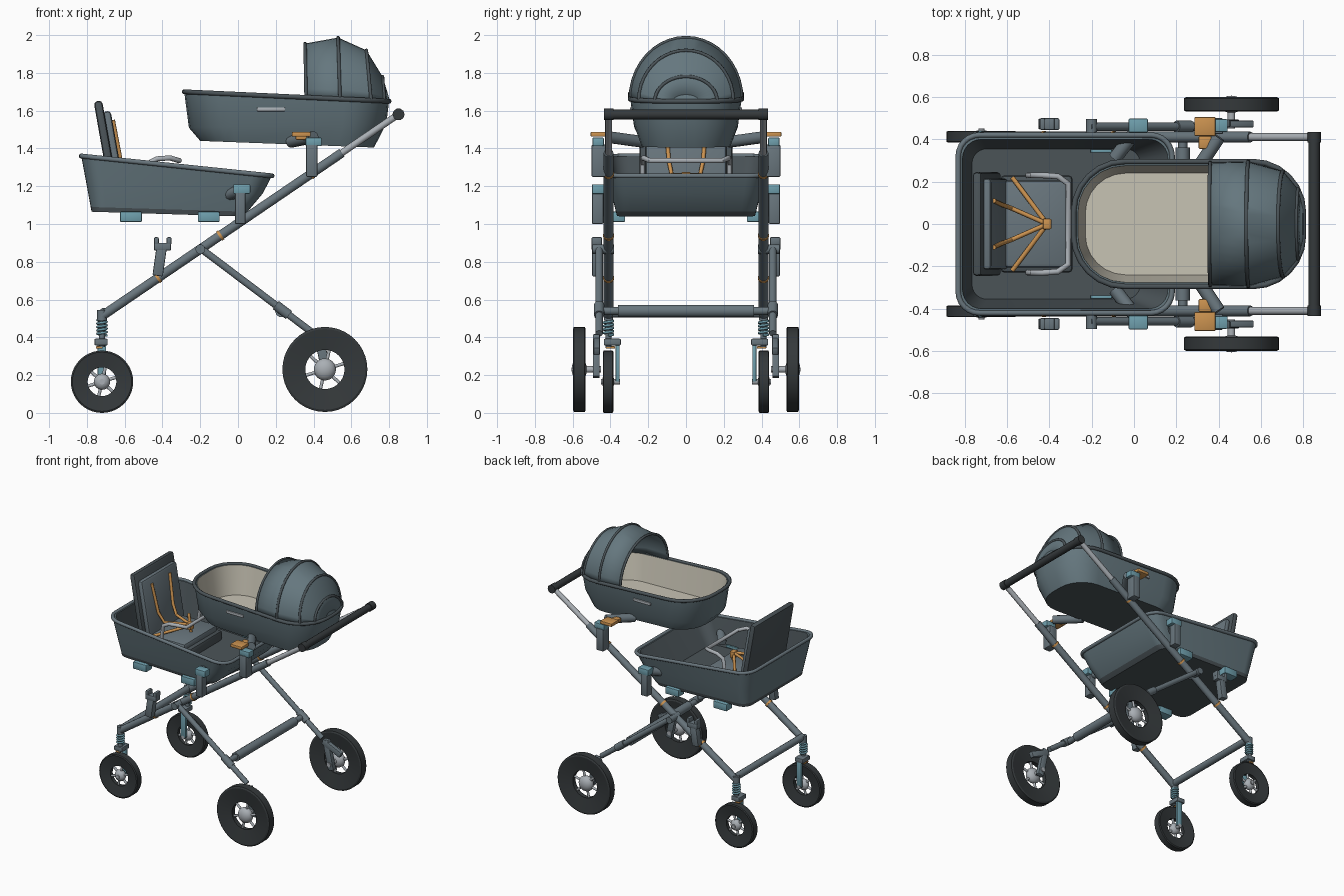
import bpy, bmesh
from math import sin, cos, pi, radians
from mathutils import Vector, Matrix

if "Cube" in bpy.data.objects:
    bpy.data.objects.remove(bpy.data.objects["Cube"])


def material(name, r, g, b):
    m = bpy.data.materials.new(name)
    m.use_nodes = True
    m.diffuse_color = (r, g, b, 1)
    m.node_tree.nodes["Principled BSDF"].inputs["Base Color"].default_value = (r, g, b, 1)
    return m


SHELL = material("slate fabric", .13, .185, .21)
DARK = material("dark fabric", .07, .088, .098)
STEEL = material("frame grey", .14, .18, .205)
SILVER = material("silver metal", .4, .43, .46)
BLACK = material("black rubber", .035, .041, .044)
TEAL = material("teal plastic", .16, .35, .42)
ORANGE = material("orange webbing", .6, .29, .08)
CREAM = material("cream lining", .58, .55, .46)


def finish(name, mesh, mats, angle=32):
    for m in mats:
        mesh.materials.append(m)
    for p in mesh.polygons:
        p.use_smooth = True
    mesh.set_sharp_from_angle(angle=radians(angle))
    ob = bpy.data.objects.new(name, mesh)
    bpy.context.collection.objects.link(ob)
    return ob


def from_bmesh(name, bm, mats, angle=32):
    mesh = bpy.data.meshes.new(name)
    bmesh.ops.recalc_face_normals(bm, faces=bm.faces)
    bm.to_mesh(mesh)
    bm.free()
    return finish(name, mesh, mats, angle)


def tube(name, pts, r, mat, cyclic=False):
    cu = bpy.data.curves.new(name, 'CURVE')
    cu.dimensions = '3D'
    cu.bevel_depth, cu.bevel_resolution, cu.use_fill_caps = r, 3, True
    sp = cu.splines.new('POLY')
    sp.points.add(len(pts) - 1)
    for p, co in zip(sp.points, pts):
        p.co = (*co, 1)
    sp.use_cyclic_u = cyclic
    tmp = bpy.data.objects.new(name, cu)
    mesh = bpy.data.meshes.new_from_object(tmp)
    bpy.data.objects.remove(tmp)
    mesh.materials.clear()
    return finish(name, mesh, [mat], 45)


def box(name, loc, size, mat, tilt=0, bevel=.006):
    bm = bmesh.new()
    bmesh.ops.create_cube(bm, size=1)
    bmesh.ops.scale(bm, vec=size, verts=bm.verts)
    bmesh.ops.bevel(bm, geom=bm.edges[:], offset=bevel, segments=2, affect='EDGES', profile=.5)
    bmesh.ops.transform(bm, matrix=Matrix.Translation(loc) @ Matrix.Rotation(radians(tilt), 4, 'Y'), verts=bm.verts)
    return from_bmesh(name, bm, [mat])


def loft(name, rings, mats, rule=lambda i: 0, cyclic=True, caps=True, loop=False):
    """Skin a row of point rings; rule gives the material of each band."""
    bm = bmesh.new()
    vs = [[bm.verts.new(p) for p in ring] for ring in rings]
    n = len(vs[0])
    for i in range(len(vs) if loop else len(vs) - 1):
        a, b = vs[i], vs[(i + 1) % len(vs)]
        for j in range(n if cyclic else n - 1):
            k = (j + 1) % n
            bm.faces.new((a[j], a[k], b[k], b[j])).material_index = rule(i)
    if caps:
        bm.faces.new(vs[0]).material_index = rule(-1)
        bm.faces.new(vs[-1]).material_index = rule(len(vs) - 1)
    return from_bmesh(name, bm, mats)


def tray(x0, x1, hw, r, z0, z1, seg=6):
    """Rounded rectangle whose height slopes from z0 to z1 along x."""
    pts = []
    corners = ((x1 - r, hw - r), (x0 + r, hw - r), (x0 + r, r - hw), (x1 - r, r - hw))
    for q, (cx, cy) in enumerate(corners):
        for i in range(seg + 1):
            a = (q + i / seg) * pi / 2
            x = cx + r * cos(a)
            pts.append((x, cy + r * sin(a), z0 + (z1 - z0) * (x - x0) / (x1 - x0)))
    return pts


def wheel(name, c, R, w):
    c = Vector(c)
    inner = .46 * R
    prof = [(inner, -.25), (.95 * R, -.5), (R, -.42), (R, .42), (.95 * R, .5), (inner, .25)]
    rings = [[c + Vector((r * cos(a), t * w, r * sin(a))) for a in (2 * pi * i / 40 for i in range(40))]
             for r, t in prof]
    loft(name + "_tyre", rings, [BLACK], caps=False, loop=True)
    for i in range(6):
        a = i * pi / 3 + .3
        tube(name + "_spoke", [c, c + Vector((cos(a), 0, sin(a))) * inner * 1.04], .009, SILVER)
    bm = bmesh.new()
    bmesh.ops.create_uvsphere(bm, u_segments=20, v_segments=12, radius=1)
    bmesh.ops.transform(bm, matrix=Matrix.Translation(c) @ Matrix.Diagonal((.26 * R, .6 * w, .26 * R, 1)), verts=bm.verts)
    from_bmesh(name + "_hub", bm, [SILVER])


def on_rail(x, y):
    return (x, y, .52 + .68 * (x + .71))


# Lower seat tub
tub_rim = tray(-.83, .18, .42, .1, 1.36, 1.255)
loft("seat_tub", [tray(-.775, .02, .365, .07, 1.065, 1.04), tray(-.78, .05, .372, .08, 1.09, 1.065),
                  tray(-.8, .13, .395, .09, 1.2, 1.16), tub_rim,
                  tray(-.81, .16, .4, .09, 1.36, 1.255), tray(-.765, .03, .355, .07, 1.1, 1.075)],
     [SHELL, DARK], lambda i: 0 if i in (1, 2, 3) else 1)
tube("seat_tub_rim", tub_rim, .013, STEEL, True)

# Child seat
box("seat_back_shell", (-.695, 0, 1.385), (.045, .49, .54), DARK, -10, .018)
box("seat_back_pad", (-.655, 0, 1.36), (.045, .43, .48), STEEL, -10, .018)
box("seat_base", (-.46, 0, 1.12), (.34, .46, .08), DARK, 0, .02)
box("seat_cushion", (-.465, 0, 1.18), (.3, .41, .05), STEEL, 0, .018)
tube("seat_bumper", [(-.5, .23, 1.17), (-.48, .23, 1.32), (-.43, .23, 1.345), (-.36, .225, 1.35), (-.31, .19, 1.335),
                     (-.31, -.19, 1.335), (-.36, -.225, 1.35), (-.43, -.23, 1.345), (-.48, -.23, 1.32),
                     (-.5, -.23, 1.17)], .014, SILVER)
box("harness_buckle", (-.41, 0, 1.25), (.04, .05, .05), ORANGE)
tube("crotch_strap", [(-.41, 0, 1.25), (-.4, 0, 1.19)], .01, ORANGE)

# Bassinet
cot_rim = tray(-.285, .8, .295, .24, 1.7, 1.65)
loft("bassinet", [tray(-.2, .72, .235, .19, 1.44, 1.405), tray(-.26, .785, .275, .23, 1.51, 1.53), cot_rim,
                  tray(-.265, .78, .275, .22, 1.7, 1.65), tray(-.23, .73, .24, .19, 1.48, 1.46)],
     [SHELL, CREAM, DARK], lambda i: (2, 0, 0, 0, 1, 1)[i + 1])
tube("bassinet_rim", cot_rim, .013, DARK, True)


# Hood: half-ellipse sections from the open mouth to the closed end
def arch(xb, xt, hw, h):
    zb = 1.7 - .046 * (xb + .285)
    return [(xb + (xt - xb) * sin(a), hw * cos(a), zb + h * sin(a)) for a in (pi * i / 20 for i in range(21))]


ribs = [arch(.36, .355, .29, .285), arch(.54, .53, .295, .325), arch(.705, .68, .25, .265), arch(.775, .765, .165, .13)]
hood = loft("hood", ribs + [arch(.8, .795, .07, .035)], [SHELL], cyclic=False, caps=False)
hood.modifiers.new("Thickness", 'SOLIDIFY').thickness = .01
loft("hood_end", [arch(.8, .795, .07, .035), arch(.803, .803, .02, .005)], [SHELL], cyclic=False, caps=False)
for rib in ribs:
    tube("hood_rib", rib, .009, DARK)

# Bars across the frame
tube("handlebar", [(.85, -.41, 1.58), (.85, .41, 1.58)], .027, BLACK)
tube("front_crossbar", [(-.71, -.41, .53), (-.71, .41, .53)], .026, STEEL)
tube("rear_crossbar", [(.23, -.46, .54), (.23, .46, .54)], .022, STEEL)
tube("rear_crossbar_sleeve", [(.23, -.36, .54), (.23, .36, .54)], .034, STEEL)

# Everything that repeats on both long sides
for s, side in ((-1, "front_"), (1, "back_")):
    y = s * .41
    # Frame tubes
    tube(side + "rail", [on_rail(-.72, y), on_rail(.55, y)], .026, STEEL)
    tube(side + "handle_tube", [on_rail(.54, y), on_rail(.85, y)], .019, SILVER)
    tube(side + "handle_end", [(.85, y - .025, 1.58), (.85, y + .025, 1.58)], .032, BLACK)
    tube(side + "rear_leg", [(-.21, s * .46, .88), (.4, s * .46, .42)], .02, STEEL)
    tube(side + "leg_sleeve", [(.2, s * .46, .571), (.27, s * .46, .518)], .028, STEEL)
    tube(side + "pivot", [(-.2, s * .38, .867), (-.2, s * .495, .867)], .026, STEEL)
    for x in (-.43, -.1, .38):
        tube(side + "rail_collar", [on_rail(x, y), on_rail(x + .012, y)], .03, ORANGE)

    # Front wheel with sprung post and single fork blade
    wheel(side + "small_wheel", (-.72, s * .412, .165), .165, .056)
    tube(side + "post", [(-.72, y, .54), (-.72, y, .35)], .017, STEEL)
    tube(side + "post_cap", [(-.72, y, .49), (-.72, y, .545)], .026, STEEL)
    coil = [(-.72 + .024 * cos(t * pi / 5), y + .024 * sin(t * pi / 5), .41 + .0018 * t) for t in range(46)]
    tube(side + "spring", coil, .007, TEAL)
    box(side + "fork_head", (-.725, s * .39, .375), (.07, .09, .035), STEEL)
    box(side + "fork_clip", (-.735, s * .4, .347), (.035, .05, .012), ORANGE, 0, .003)
    box(side + "fork_blade", (-.72, s * .362, .265), (.045, .022, .2), TEAL)
    tube(side + "small_axle", [(-.72, s * .35, .165), (-.72, s * .45, .165)], .015, SILVER)

    # Rear wheel with suspension arm
    wheel(side + "large_wheel", (.46, s * .565, .23), .225, .068)
    tube(side + "large_axle", [(.46, s * .45, .23), (.46, s * .57, .23)], .018, SILVER)
    box(side + "axle_bracket", (.45, s * .475, .3), (.05, .036, .23), STEEL, -12)
    box(side + "swing_arm", (.48, s * .472, .36), (.17, .034, .045), STEEL, 25)

    # Carrier brackets on the rail
    box(side + "low_bracket", (-.415, s * .472, .8), (.055, .05, .15), STEEL, 8)
    box(side + "low_bracket_top", (-.4, s * .472, .88), (.09, .055, .04), STEEL)
    for x in (-.432, -.365):
        box(side + "low_bracket_hook", (x, s * .472, .91), (.025, .055, .04), STEEL)
    box(side + "seat_bracket", (.012, s * .468, 1.085), (.055, .06, .17), STEEL)
    box(side + "seat_latch", (.02, s * .465, 1.185), (.09, .066, .05), TEAL)
    tube(side + "seat_arm", [(-.09, s * .31, 1.14), (.01, s * .44, 1.175)], .032, STEEL)
    box(side + "cot_bracket", (.39, s * .462, 1.335), (.06, .075, .17), STEEL)
    box(side + "cot_latch_base", (.4, s * .465, 1.435), (.085, .06, .045), TEAL)
    box(side + "cot_latch", (.335, s * .46, 1.475), (.1, .09, .025), ORANGE)
    box(side + "cot_latch_tab", (.335, s * .385, 1.46), (.06, .06, .03), ORANGE)
    tube(side + "cot_arm", [(.28, s * .23, 1.435), (.4, s * .41, 1.46)], .032, STEEL)
    box(side + "cot_grip", (.175, s * .289, 1.607), (.15, .016, .022), SILVER)

    # Tub feet and floor slots
    for x in (-.567, -.155):
        box(side + "tub_foot", (x, s * .36, 1.038), (.115, .075, .055), TEAL)
    box(side + "floor_slot", (-.155, s * .345, 1.1), (.1, .015, .02), TEAL, 0, .003)

    # Harness straps
    tube(side + "shoulder_strap", [(-.662, s * .11, 1.55), (-.62, s * .09, 1.33), (-.58, s * .075, 1.26),
                                   (-.41, 0, 1.26)], .011, ORANGE)
    tube(side + "lap_strap", [(-.575, s * .22, 1.21), (-.41, 0, 1.25)], .011, ORANGE)
